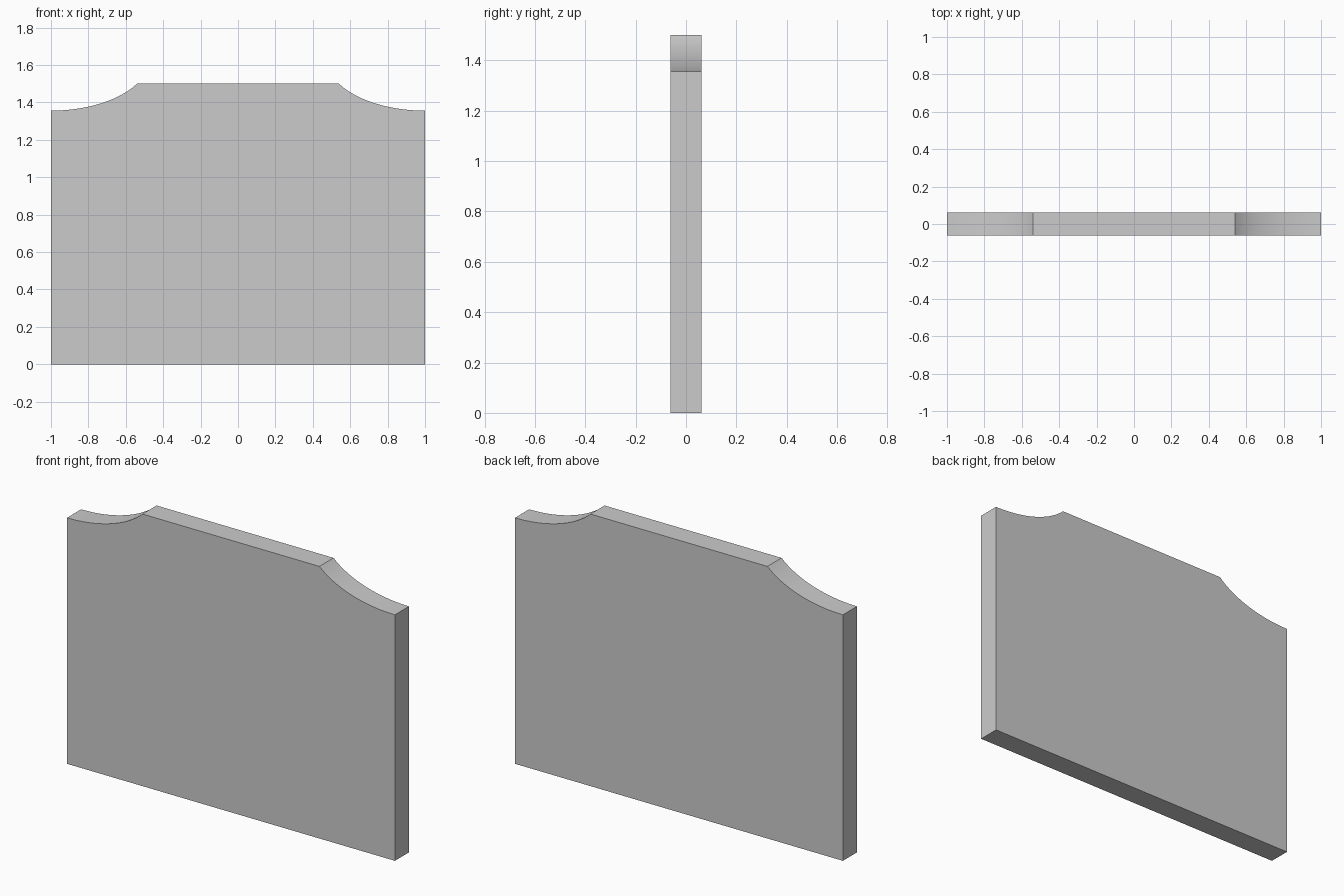
import bpy, bmesh, math

if "Cube" in bpy.data.objects:
    bpy.data.objects.remove(bpy.data.objects["Cube"])

HALF_T = 0.0615          # half thickness
SHOULDER, TOP = 1.356, 1.5
CORNER = 0.54            # half width of the raised top edge
A = 0.53                 # horizontal radius of the elliptical scoop
STEPS = 24

# Right-hand scoop, from the outer edge up to the raised centre
end = math.asin((1 - CORNER) / A)
B = (TOP - SHOULDER) / (1 - math.cos(end))
scoop = []
for i in range(STEPS + 1):
    t = end * i / STEPS
    scoop.append((1 - A * math.sin(t), SHOULDER + B * (1 - math.cos(t))))

# Full outline: base, right scoop, mirrored left scoop
outline = [(-1, 0), (1, 0)] + scoop + [(-x, z) for x, z in reversed(scoop)]

# Extrude the outline through the thickness
bm = bmesh.new()
face = bm.faces.new([bm.verts.new((x, -HALF_T, z)) for x, z in outline])
ext = bmesh.ops.extrude_face_region(bm, geom=[face], use_keep_orig=True)
verts = [g for g in ext["geom"] if isinstance(g, bmesh.types.BMVert)]
bmesh.ops.translate(bm, verts=verts, vec=(0, 2 * HALF_T, 0))
bmesh.ops.recalc_face_normals(bm, faces=bm.faces)

mesh = bpy.data.meshes.new("headboard_panel")
bm.to_mesh(mesh)
bm.free()
panel = bpy.data.objects.new("headboard_panel", mesh)
bpy.context.collection.objects.link(panel)

# Smooth the scoops, keep the panel edges sharp
bpy.context.view_layer.objects.active = panel
panel.select_set(True)
bpy.ops.object.shade_smooth_by_angle(angle=math.radians(30))
